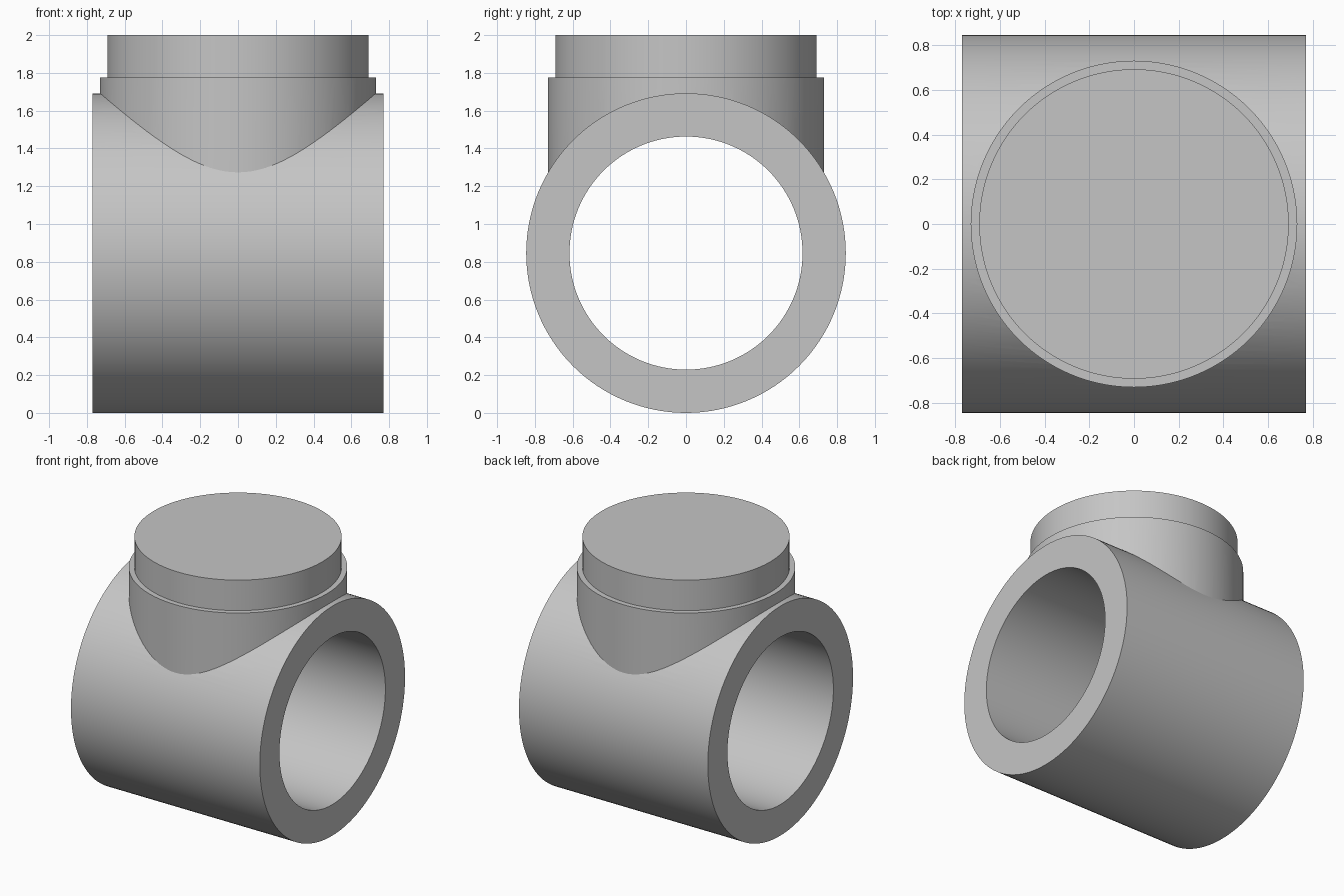
import bpy
from math import pi, radians

if "Cube" in bpy.data.objects:
    bpy.data.objects.remove(bpy.data.objects["Cube"], do_unlink=True)

BODY_RADIUS = 0.846
HALF_LENGTH = 0.77

grey = bpy.data.materials.new("light grey")
grey.use_nodes = True
colour = (0.56, 0.56, 0.56, 1)
grey.diffuse_color = colour
grey.node_tree.nodes["Principled BSDF"].inputs["Base Color"].default_value = colour


def cylinder(name, radius, depth, z, along_x=False):
    """Closed cylinder centred at height z, upright or lying along x."""
    bpy.ops.mesh.primitive_cylinder_add(
        vertices=128, radius=radius, depth=depth, location=(0, 0, z),
        rotation=(0, pi / 2 if along_x else 0, 0))
    obj = bpy.context.object
    obj.name = name
    obj.data.materials.append(grey)
    return obj


def upright(name, radius, bottom, top):
    return cylinder(name, radius, top - bottom, (top + bottom) / 2)


def combine(target, tool, operation):
    """Apply a boolean and remove the tool object."""
    tool.hide_render = True
    mod = target.modifiers.new(operation.lower(), "BOOLEAN")
    mod.operation = operation
    mod.solver = "EXACT"
    mod.object = tool
    bpy.context.view_layer.objects.active = target
    bpy.ops.object.modifier_apply(modifier=mod.name)
    bpy.data.objects.remove(tool, do_unlink=True)


# Horizontal sleeve with an upright collar and a narrower solid cap
fitting = cylinder("tee_fitting", BODY_RADIUS, 2 * HALF_LENGTH, BODY_RADIUS, True)
combine(fitting, upright("collar", 0.73, BODY_RADIUS, 1.775), "UNION")
combine(fitting, upright("cap", 0.692, 1.65, 2.0), "UNION")

# Through bore
combine(fitting, cylinder("bore", 0.617, 2, BODY_RADIUS, True), "DIFFERENCE")

# Smooth walls with crisp rims
bpy.ops.object.select_all(action="DESELECT")
fitting.select_set(True)
bpy.context.view_layer.objects.active = fitting
bpy.ops.object.shade_smooth_by_angle(angle=radians(25))
